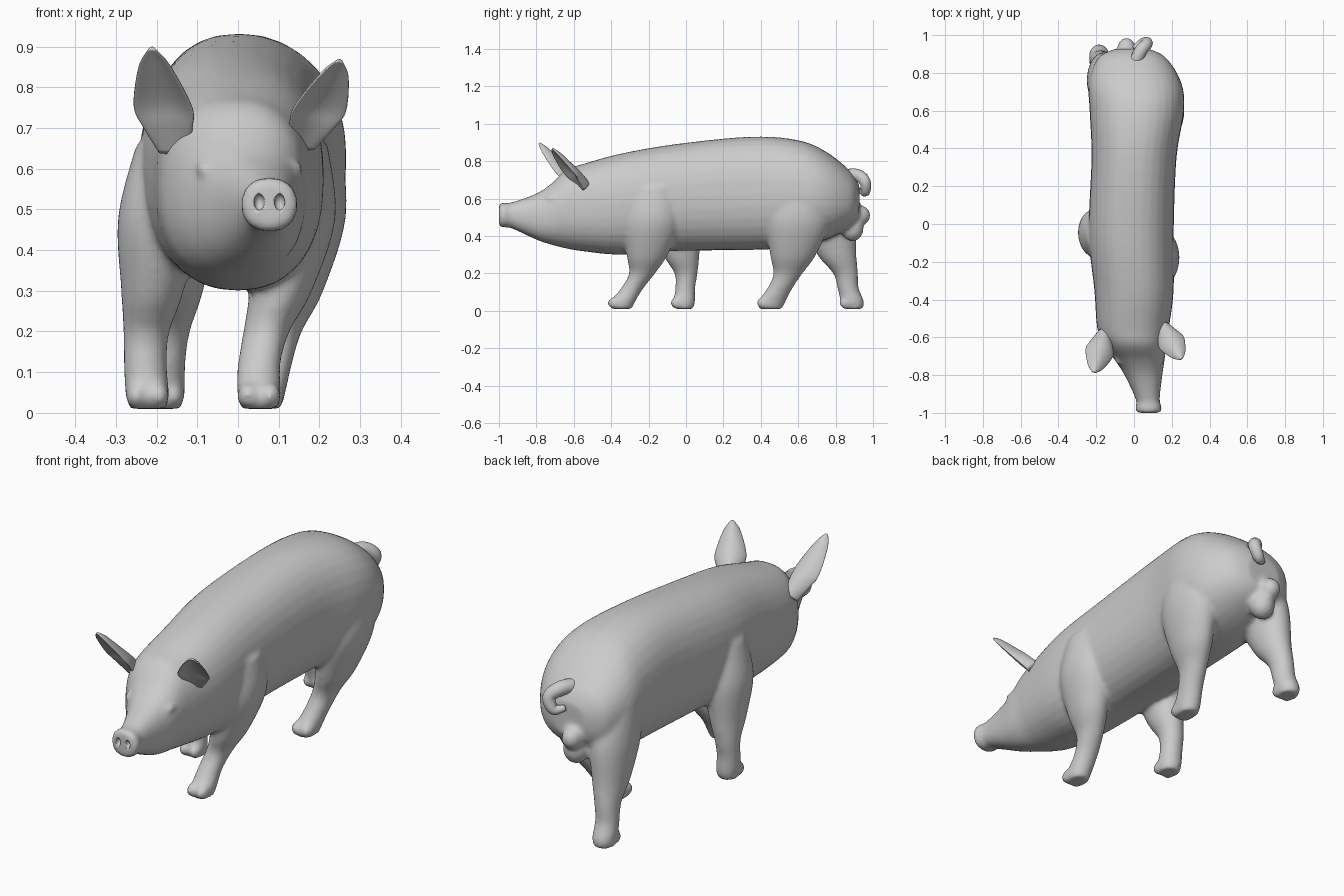
import bpy, bmesh
from math import sin, cos, pi, copysign
from mathutils import Vector, Matrix

if "Cube" in bpy.data.objects:
    bpy.data.objects.remove(bpy.data.objects["Cube"])


def smooth_rows(rows, steps=5):
    """Catmull-Rom interpolation of section parameters."""
    out = []
    for i in range(len(rows) - 1):
        quad = [rows[max(i - 1, 0)], rows[i], rows[i + 1], rows[min(i + 2, len(rows) - 1)]]
        for s in range(steps):
            t = s / steps
            out.append([b + ((c - a) * t + (2 * a - 5 * b + 4 * c - d) * t * t
                             + (3 * b - a - 3 * c + d) * t ** 3) / 2 for a, b, c, d in zip(*quad)])
    return out + [list(rows[-1])]


def loft(bm, rings):
    """Skin closed rings of points and cap both ends."""
    vs = [[bm.verts.new(p) for p in ring] for ring in rings]
    n = len(vs[0])
    faces = [bm.faces.new((a[i], a[(i + 1) % n], b[(i + 1) % n], b[i]))
             for a, b in zip(vs, vs[1:]) for i in range(n)]
    faces += [bm.faces.new(vs[0]), bm.faces.new(vs[-1])]
    bmesh.ops.recalc_face_normals(bm, faces=faces)


def blob(bm, centre, radii):
    m = Matrix.Translation(centre) @ Matrix.Diagonal((*radii, 1))
    bmesh.ops.create_uvsphere(bm, u_segments=20, v_segments=12, radius=1, matrix=m)


def make_object(name, bm):
    mesh = bpy.data.meshes.new(name)
    for f in bm.faces:
        f.smooth = True
    bm.to_mesh(mesh)
    bm.free()
    ob = bpy.data.objects.new(name, mesh)
    bpy.context.collection.objects.link(ob)
    return ob


ANG = [2 * pi * i / 32 for i in range(32)]


def sup(v, e=0.87):
    return copysign(abs(v) ** e, v)


# Torso and head sections: y, centre x, half width, bottom z, top z
TORSO = [
    (-1, .077, .064, .45, .575), (-.97, .077, .07, .445, .578),
    (-.93, .073, .063, .44, .58), (-.8, .05, .1, .38, .627),
    (-.72, .03, .132, .353, .68), (-.64, .005, .165, .333, .755),
    (-.55, -.005, .19, .318, .785), (-.35, 0, .21, .3, .84),
    (-.05, -.015, .225, .32, .892), (.35, 0, .225, .325, .931),
    (.6, .015, .25, .34, .912), (.75, .005, .245, .38, .85),
    (.88, -.01, .18, .45, .745), (.927, -.01, .09, .51, .67)]

# All legs share one taper: height, half width, half depth
TAPER = [(.01, .046, .055), (.05, .054, .066), (.12, .053, .06), (.2, .057, .07),
         (.3, .077, .11), (.48, .1, .15), (.66, .09, .12)]


def leg(bm, foot, ankle, knee, thigh, top, depth):
    """Stack the taper along a path of (x, y) joints and add two toes."""
    foot, ankle, knee, thigh, top = map(Vector, (foot, ankle, knee, thigh, top))
    path = [foot, foot.lerp(ankle, .15), ankle, knee, knee.lerp(thigh, .5), thigh, top]
    rows = [(z, rx, ry * depth, *p) for (z, rx, ry), p in zip(TAPER, path)]
    loft(bm, [[(x + rx * cos(a), y + ry * sin(a), z) for a in ANG]
              for z, rx, ry, x, y in smooth_rows(rows)])
    for side in (-1, 1):
        blob(bm, (foot.x + side * .027, foot.y - .03, .042), (.027, .045, .034))


# Body: torso, legs, brow bumps and rump, fused into one skin
bm = bmesh.new()
loft(bm, [[(cx + rx * sup(cos(a)), y, (lo + hi) / 2 + (hi - lo) / 2 * sup(sin(a))) for a in ANG]
          for y, cx, rx, lo, hi in smooth_rows(TORSO)])
leg(bm, (.052, -.345), (.052, -.288), (.07, -.235), (.14, -.18), (.13, -.17), 1)
leg(bm, (-.222, -.01), (-.228, -.004), (-.225, 0), (-.195, -.05), (-.16, -.06), .88)
leg(bm, (.06, .452), (.08, .502), (.1, .545), (.165, .6), (.165, .62), 1.12)
leg(bm, (-.185, .893), (-.182, .867), (-.175, .853), (-.15, .76), (-.15, .73), .95)
for x in (-.085, .143):
    blob(bm, (x, -.72, .6), (.016, .028, .018))
blob(bm, (-.04, .925, .51), (.05, .062, .055))
blob(bm, (-.03, .89, .44), (.06, .06, .07))
body = make_object("body", bm)
fuse = body.modifiers.new("fuse", 'REMESH')
fuse.mode = 'VOXEL'
fuse.voxel_size = .011
fuse.use_smooth_shade = True
soften = body.modifiers.new("soften", 'SMOOTH')
soften.factor = .5
soften.iterations = 8

# Nostrils
bm = bmesh.new()
for x in (.052, .102):
    blob(bm, (x, -1, .518), (.013, .02, .02))
cutter = make_object("nostril_cutter", bm)
cutter.hide_render = True
cutter.hide_viewport = True
cut = body.modifiers.new("nostrils", 'BOOLEAN')
cut.operation = 'DIFFERENCE'
cut.object = cutter


# Ears: cupped leaf shapes that open along the facing direction
def ear(name, base, tip, facing, scale):
    base, tip = Vector(base), Vector(tip)
    axis = tip - base
    u = axis.cross(Vector(facing)).normalized()
    n = u.cross(axis).normalized()
    rings = []
    # position along axis, half width, half thickness
    for t, w, th in smooth_rows([(-.2, .04, .03), (.1, .064, .023), (.35, .075, .014),
                                 (.8, .042, .01), (1, .008, .005)]):
        w *= scale
        c = base + axis * t
        rings.append([c + u * w * cos(a) + n * (th * sin(a) + .45 * w * (cos(a) ** 2 - .6))
                      for a in ANG])
    bm = bmesh.new()
    loft(bm, rings)
    make_object(name, bm)


ear("ear_left", (-.165, -.615, .69), (-.212, -.785, .895), (-.25, -.8, -.55), 1)
ear("ear_right", (.17, -.575, .695), (.25, -.715, .865), (.35, -.8, -.5), .95)

# Curled tail: a tapering hook
path = smooth_rows([(0, .84, .72, .035), (.035, .915, .725, .034), (.07, .957, .69, .03),
                    (.045, .958, .635, .025), (0, .93, .645, .013)])
rings = []
for i, (x, y, z, r) in enumerate(path):
    d = Vector(path[min(i + 1, len(path) - 1)][:3]) - Vector(path[max(i - 1, 0)][:3])
    side = d.cross(Vector((.5, -.6, .3))).normalized()
    up = side.cross(d).normalized()
    rings.append([Vector((x, y, z)) + r * (side * cos(a) + up * sin(a)) for a in ANG[::2]])
bm = bmesh.new()
loft(bm, rings)
make_object("tail", bm)
